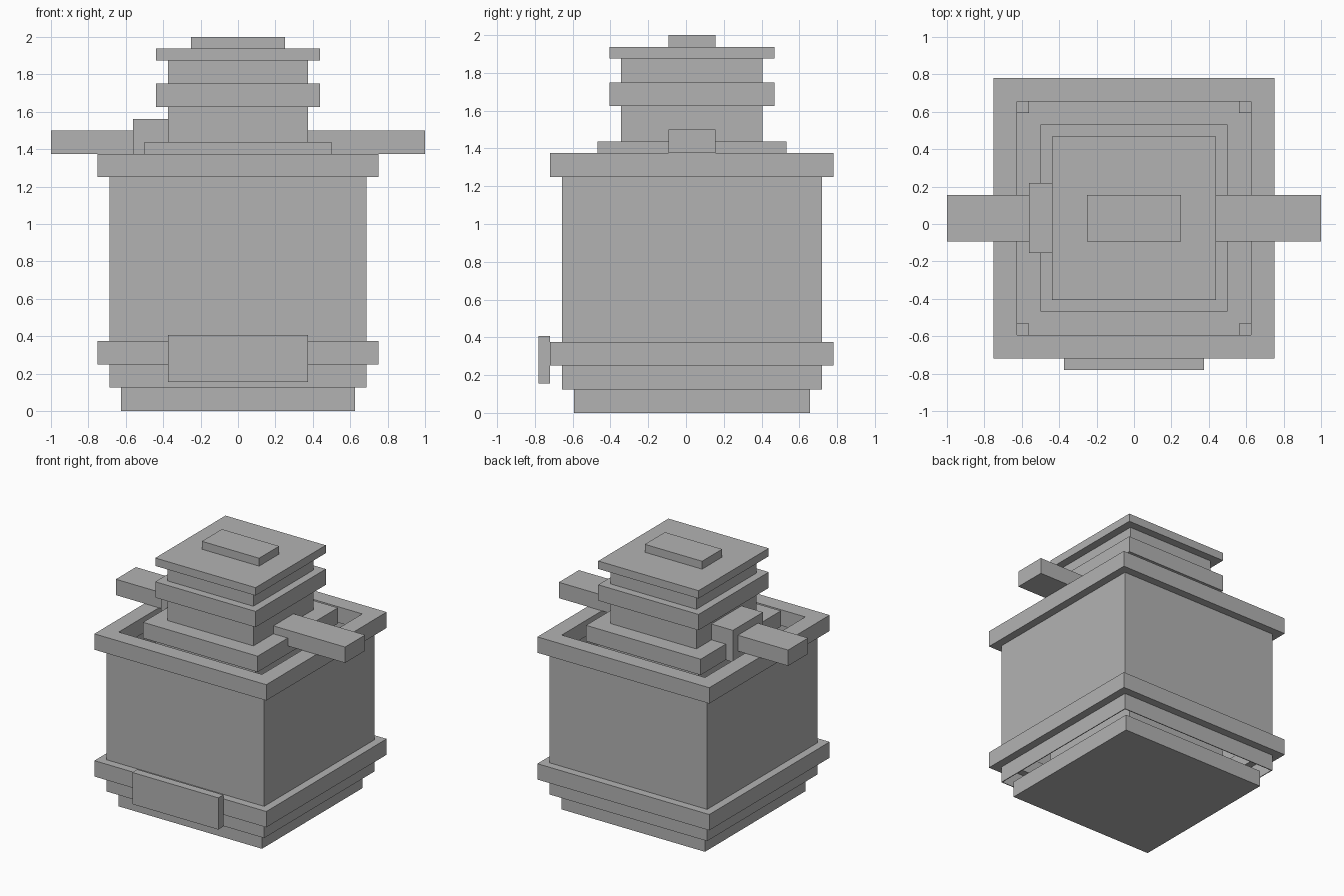
import bpy
import bmesh
from mathutils import Matrix, Vector

cube = bpy.data.objects.get("Cube")
if cube:
    bpy.data.objects.remove(cube, do_unlink=True)

U = 1 / 16          # modelling unit
SHIFT = U / 2       # depth offset that centres the whole model

grey = bpy.data.materials.new("plain_grey")
grey.use_nodes = True
COLOUR = (0.45, 0.45, 0.45, 1)
grey.diffuse_color = COLOUR
grey.node_tree.nodes["Principled BSDF"].inputs["Base Color"].default_value = COLOUR


def add_block(bm, x, y, z):
    """Add a box spanning the given (low, high) unit ranges."""
    low, high = (Vector(c) * U for c in zip(x, y, z))
    mid = (low + high) / 2 + Vector((0, SHIFT, 0))
    size = Matrix.Diagonal((*(high - low), 1))
    bmesh.ops.create_cube(bm, size=1, matrix=Matrix.Translation(mid) @ size)


def finish(name, bm):
    mesh = bpy.data.meshes.new(name)
    bm.to_mesh(mesh)
    bm.free()
    mesh.materials.append(grey)
    obj = bpy.data.objects.new(name, mesh)
    bpy.context.collection.objects.link(obj)
    return obj


def block(name, x, y, z):
    bm = bmesh.new()
    add_block(bm, x, y, z)
    return finish(name, bm)


def slab(name, half, z):
    """Square block centred on the vertical axis."""
    return block(name, (-half, half), (-half, half), z)


def frame(name, outer, inner, z):
    """Hollow square ring, made as one closed mesh."""
    bm = bmesh.new()
    loops = []
    for half, height in ((outer, z[0]), (outer, z[1]), (inner, z[1]), (inner, z[0])):
        corners = ((-half, -half), (half, -half), (half, half), (-half, half))
        loops.append([bm.verts.new((x * U, y * U + SHIFT, height * U)) for x, y in corners])
    for a, b in zip(loops, loops[1:] + loops[:1]):
        for i in range(4):
            j = (i + 1) % 4
            bm.faces.new((a[i], a[j], b[j], b[i]))
    bmesh.ops.recalc_face_normals(bm, faces=bm.faces)
    return finish(name, bm)


# Hollow body with its foot and two bands
slab("foot", 10, (0, 2))
frame("body_walls", 11, 10.9, (2, 20))
frame("lower_band", 12, 10, (4, 6))
frame("rim", 12, 10, (20, 22))
slab("inner_core", 7, (2, 21))
block("front_plate", (-6, 6), (-13, -12), (2.5, 6.5))

# Posts in the inner corners
bm = bmesh.new()
for x in (-10, 9):
    for y in (-10, 9):
        add_block(bm, (x, x + 1), (y, y + 1), (6, 20))
finish("corner_posts", bm)

# Stepped tower
slab("tower_base", 8, (21, 23))
slab("tower_column", 6, (23, 30))
slab("tower_collar", 7, (26, 28))
slab("tower_lid", 7, (30, 31))
block("lid_knob", (-4, 4), (-2, 2), (31, 32))

# Side arms and the bracket on the right
block("left_arm", (6, 16), (-2, 2), (22, 24))
block("right_arm", (-16, -9), (-2, 2), (22, 24))
block("right_bracket", (-9, -6), (-3, 3), (21, 25))
